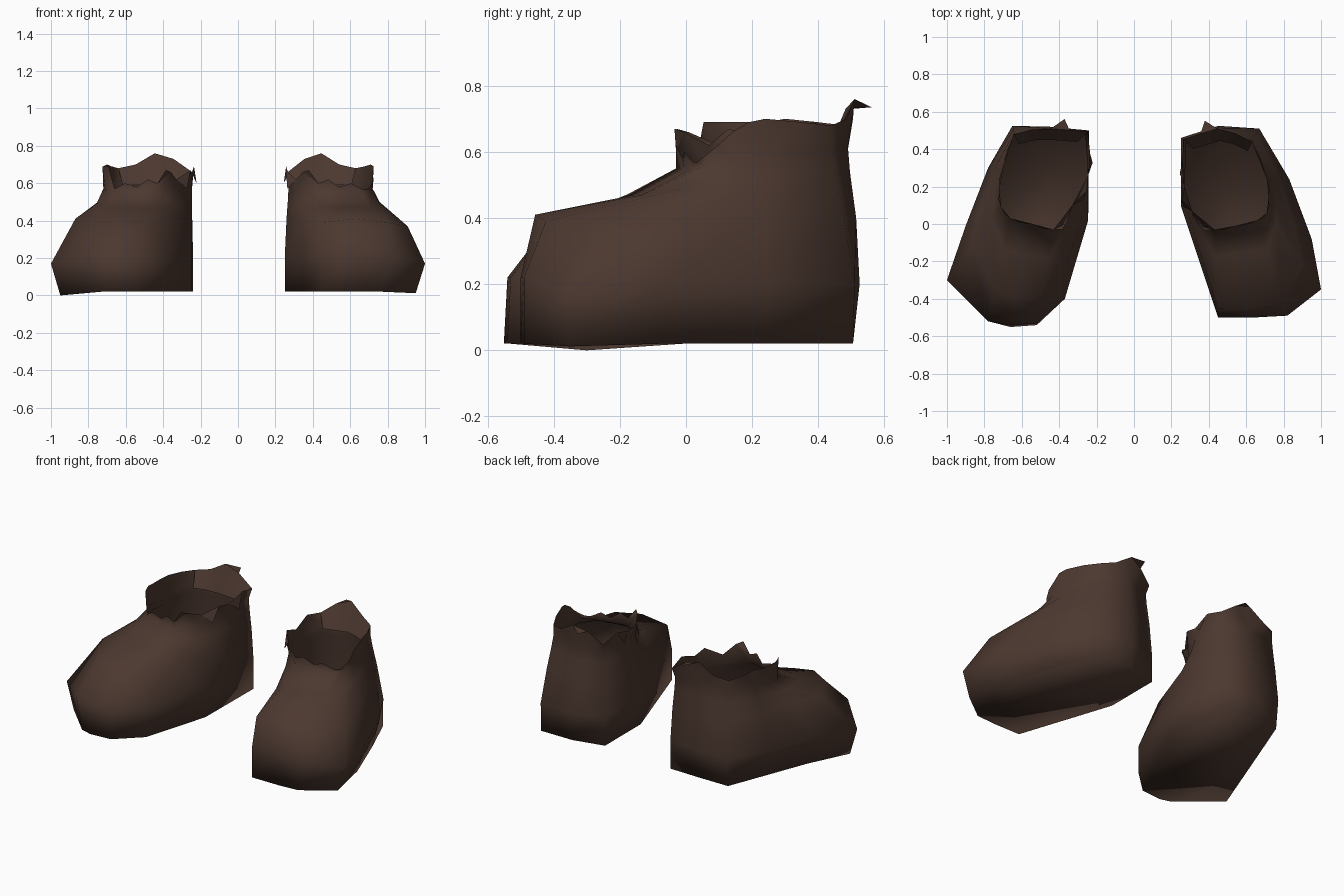
import bpy, bmesh
from mathutils import Vector

if "Cube" in bpy.data.objects:
    bpy.data.objects.remove(bpy.data.objects["Cube"])

leather = bpy.data.materials.new("dark_brown_leather")
leather.diffuse_color = (0.072, 0.040, 0.029, 1)
leather.use_nodes = True
leather.node_tree.nodes["Principled BSDF"].inputs["Base Color"].default_value = leather.diffuse_color

# Ring order: toe inner, mid, outer; outer front, mid, back;
# heel outer, mid, inner; inner back, inner front
SHOULDER_T = [.10, .09, .13, .32, .42, .45, .5, .3, .4, .5, .40]
SHOULDER_Z = [.39, .41, .39, .37, .40, .43, .42, .40, .40, .42, .40]
NECK_Z = [.55, .55, .55, .56, .57, .59, .61, .61, .60, .58, .56]
# Ragged rim: two points for each neck point
RIM_Z = [.60, .62, .58, .60, .57, .57, .59, .62, .66, .69, .70,
         .69, .68, .70, .76, .73, .66, .69, .65, .67, .62, .66]

# Per foot: side, widest outline, ankle outline
SHOES = {
    "right": (1,
        [(.45, -.50), (.64, -.50), (.82, -.49), (1, -.35), (.95, -.08), (.83, .24),
         (.67, .51), (.45, .525), (.25, .46), (.25, .10), (.35, -.20)],
        [(.43, -.03), (.54, -.01), (.66, .02), (.71, .06), (.72, .14), (.71, .24),
         (.63, .44), (.45, .49), (.28, .44), (.27, .20), (.31, .07)]),
    "left": (-1,
        [(.52, -.53), (.66, -.54), (.78, -.52), (1, -.30), (.90, -.01), (.78, .30),
         (.65, .525), (.45, .52), (.24, .50), (.245, .02), (.37, -.40)],
        [(.43, -.03), (.54, 0), (.66, .03), (.71, .09), (.72, .18), (.70, .30),
         (.64, .48), (.45, .49), (.26, .48), (.245, .26), (.33, .10)]),
}


def finish(name, bm, side):
    """Mirror for the left foot, shade smooth and link."""
    if side < 0:
        for v in bm.verts:
            v.co.x *= -1
        bmesh.ops.reverse_faces(bm, faces=bm.faces[:])
    for f in bm.faces:
        f.smooth = True
    me = bpy.data.meshes.new(name)
    bm.to_mesh(me)
    bm.free()
    me.materials.append(leather)
    bpy.context.collection.objects.link(bpy.data.objects.new(name, me))


def blend(p, q, t, z):
    return (p[0] + (q[0] - p[0]) * t, p[1] + (q[1] - p[1]) * t, z)


def outward(p, centre):
    return Vector((p.x - centre.x, p.y - centre.y, 0)).normalized()


for label, (side, mid, neck) in SHOES.items():
    n = len(mid)
    left = side < 0
    sole, belly, shoulder, vamp, ankle = rings = [[] for _ in range(5)]
    for i, (m, q) in enumerate(zip(mid, neck)):
        x, y = m
        toe = i < 3
        # Sole is tucked under on the outer side and the heel
        low_z = (0 if left else .012) if i == 3 else .02
        sole.append((x - (.05 if x > .7 else 0),
                     min(y, .505) * (1.02 if y < -.5 else 1), low_z))
        belly.append((x, y, .22 if toe else .17 if i == 3 else .20))
        # Left foot has a more sloping toe and a fuller outer side
        t = SHOULDER_T[i] + (.18 if left and toe else .13 if left and i == 3 else 0)
        z = SHOULDER_Z[i] + (.04 if left and 3 <= i <= 4 else 0)
        shoulder.append(blend(m, q, t, z))
        vamp.append(blend(m, q, .70 if toe else .84, .47 if toe else NECK_Z[i] - .07))
        ankle.append((q[0], q[1], NECK_Z[i]))
    bm = bmesh.new()
    loops = [[bm.verts.new(p) for p in r] for r in rings]
    for a, b in zip(loops, loops[1:]):
        for i in range(n):
            j = (i + 1) % n
            bm.faces.new((a[i], a[j], b[j], b[i]))
    bm.faces.new(loops[0][::-1])

    # Ragged collar standing on the ankle ring
    base = [Vector(p) for p in ankle]
    centre = sum(base, Vector()) / n
    rim = []
    for k in range(2 * n):
        p = (base[k // 2] + base[(k + k % 2) // 2 % n]) / 2
        flare = .035 if k in (19, 21) else .02 if 13 <= k <= 17 else .01 * (k % 2)
        p = p + outward(p, centre) * flare
        p.z = max(RIM_Z[k], .69) if left and 5 <= k <= 10 else RIM_Z[k]
        rim.append(p)
    low = loops[-1]
    top = [bm.verts.new(p) for p in rim]
    for i in range(n):
        j = (i + 1) % n
        bm.faces.new((low[i], low[j], top[2 * i + 1]))
        bm.faces.new((low[i], top[2 * i + 1], top[2 * i]))
        bm.faces.new((low[j], top[2 * j], top[2 * i + 1]))
    finish(label + "_shoe", bm, side)

    # Folded lining inside the heel
    bm = bmesh.new()
    edge = [bm.verts.new(rim[k]) for k in range(12, 17)]
    lining = []
    for k in range(12, 17):
        p = rim[k].lerp(centre, .2)
        p.z = .59
        lining.append(bm.verts.new(p))
    for k in range(4):
        bm.faces.new((edge[k + 1], edge[k], lining[k], lining[k + 1]))

    # Torn flaps: heel tab and folds on the inner side (rim point, reach, tip height)
    for k, reach, tip_z in ((14, .06, .735), (17, .02, .60),
                            (19, .02, .57), (21, .02, .67)):
        a, b = rim[k], rim[(k + 1) % (2 * n)]
        tip = (a + b) / 2
        tip = tip + outward(tip, centre) * reach
        tip.z = tip_z
        bm.faces.new([bm.verts.new(p) for p in (b, a, tip)])
    finish(label + "_collar_flaps", bm, side)
